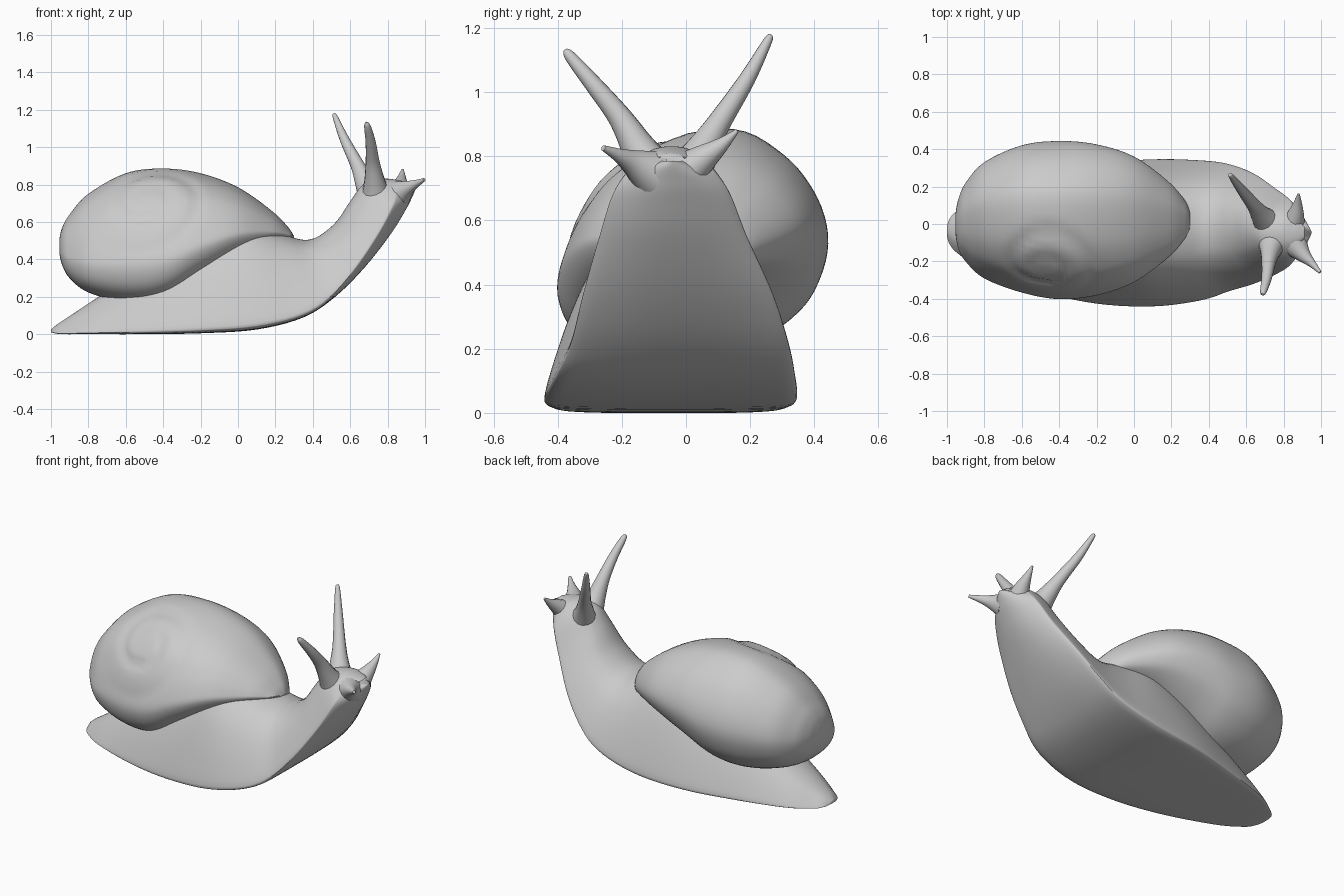
import bpy, math
from mathutils import Vector

cube = bpy.data.objects.get("Cube")
if cube:
    bpy.data.objects.remove(cube)

grey = bpy.data.materials.new("soft grey")
grey.use_nodes = True
grey.diffuse_color = (0.6, 0.6, 0.6, 1)
grey.node_tree.nodes["Principled BSDF"].inputs["Base Color"].default_value = (0.6, 0.6, 0.6, 1)


def spline(points, steps, closed=False):
    """Smooth curve through points of any dimension."""
    pts = [Vector(p) for p in points]
    n = len(pts)
    pick = (lambda i: pts[i % n]) if closed else (lambda i: pts[min(max(i, 0), n - 1)])
    out = []
    for i in range(n if closed else n - 1):
        a, b, c, d = (pick(i + k) for k in (-1, 0, 1, 2))
        for s in range(steps):
            t = s / steps
            out.append(b + (c - a) * (t / 2) + (a * 2 - b * 5 + c * 4 - d) * (t * t / 2)
                       + (b * 3 - a - c * 3 + d) * (t ** 3 / 2))
    if not closed:
        out.append(pts[-1])
    return out


def loft(name, rings):
    """Skin a list of equal closed rings (anticlockwise) and cap both ends."""
    n = len(rings[0])
    verts = [v for ring in rings for v in ring]
    faces = [(r * n + i, r * n + (i + 1) % n, (r + 1) * n + (i + 1) % n, (r + 1) * n + i)
             for r in range(len(rings) - 1) for i in range(n)]
    faces += [tuple(reversed(range(n))), tuple(range(len(verts) - n, len(verts)))]
    mesh = bpy.data.meshes.new(name)
    mesh.from_pydata(verts, [], faces)
    obj = bpy.data.objects.new(name, mesh)
    bpy.context.collection.objects.link(obj)
    mesh.materials.append(grey)
    bpy.ops.object.select_all(action='DESELECT')
    obj.select_set(True)
    bpy.context.view_layer.objects.active = obj
    bpy.ops.object.shade_smooth_by_angle(angle=math.radians(50))


# Body: flat-soled section swept from tail to raised head
half = [(0.25, 0), (0.5, 0), (0.85, 0.005), (0.97, 0.02), (1, 0.06), (0.92, 0.25), (0.8, 0.48),
        (0.65, 0.7), (0.45, 0.88), (0.23, 0.97)]
section = spline([(0, 0)] + half + [(0, 1)] + [(-u, h) for u, h in reversed(half)], 3, True)
# sole x, sole z, back x, back z, right edge y, left edge y
stations = [
    (-1, 0.01, -1, 0.025, -0.065, -0.015), (-0.985, 0.006, -0.97, 0.05, -0.11, 0.03),
    (-0.94, 0, -0.91, 0.09, -0.16, 0.075), (-0.8, 0, -0.76, 0.19, -0.25, 0.16),
    (-0.5, 0, -0.5, 0.36, -0.36, 0.25), (-0.2, 0.005, -0.22, 0.52, -0.425, 0.32),
    (0.1, 0.025, 0, 0.61, -0.44, 0.345), (0.35, 0.09, 0.22, 0.54, -0.41, 0.34),
    (0.52, 0.2, 0.38, 0.505, -0.36, 0.32), (0.68, 0.36, 0.51, 0.585, -0.32, 0.27),
    (0.82, 0.54, 0.6, 0.71, -0.27, 0.19), (0.9, 0.67, 0.67, 0.8, -0.23, 0.14),
    (0.93, 0.73, 0.77, 0.83, -0.19, 0.1), (0.945, 0.765, 0.85, 0.825, -0.145, 0.05),
    (0.95, 0.785, 0.91, 0.81, -0.09, 0)]
rings = []
for xb, zb, xt, zt, y0, y1 in spline(stations, 5):
    # the raised front of the sole bows forward in the middle
    bow = 0.16 * min(0.5, max(0, xb - 0.45))
    rings.append([(xb + (xt - xb) * h - bow * u * u * (1 - h),
                   (y0 + y1) / 2 + u * (y1 - y0) / 2, zb + (zt - zb) * h)
                  for u, h in section])
loft("body", rings)

# Shell: lopsided rounded section, swept back to front
outline = spline([
    (-0.25, 0.88), (-0.62, 0.58), (-0.83, 0.2), (-0.96, -0.2), (-1, -0.5), (-0.88, -0.8),
    (-0.6, -0.97), (-0.1, -1), (0.45, -0.86), (0.79, -0.6), (0.95, -0.3), (1, 0.04),
    (0.9, 0.42), (0.67, 0.77), (0.3, 1)], 5, True)
# x, right y, left y, bottom z, top z
shell_stations = [
    (-0.955, -0.05, 0.05, 0.43, 0.51), (-0.94, -0.13, 0.13, 0.37, 0.57),
    (-0.9, -0.2, 0.22, 0.3, 0.64), (-0.8, -0.29, 0.33, 0.225, 0.75),
    (-0.6, -0.365, 0.42, 0.175, 0.86), (-0.4, -0.4, 0.443, 0.19, 0.885),
    (-0.2, -0.38, 0.425, 0.3, 0.86), (0, -0.31, 0.36, 0.4, 0.785),
    (0.18, -0.18, 0.23, 0.45, 0.66), (0.27, -0.08, 0.13, 0.46, 0.57),
    (0.3, -0.02, 0.07, 0.47, 0.52)]
apex = Vector((-0.48, -0.24, 0.74))
axis = Vector((0, -0.75, 0.66))
across = Vector((1, 0, 0))
up = axis.cross(across)


def coil(p):
    """Press a shallow spiral seam into the shell around its apex."""
    d = p - apex
    a, b = d.dot(across), d.dot(up)
    r = math.hypot(a, b)
    if r > 0.34 or d.dot(axis) < -0.25:
        return p
    turn = (math.log(r + 0.02) * 1.2 + math.atan2(b, a) / math.tau) % 1
    seam = math.exp(-((turn - 0.5) / 0.16) ** 2)
    fade = min(1, (0.34 - r) / 0.12) * min(1, r / 0.13) ** 2
    return p + axis * fade * (0.006 - 0.017 * seam)


rings = []
for x, y0, y1, z0, z1 in spline(shell_stations, 7):
    # the mouth of the shell hangs lower on the left
    dip = 0.1 * max(0, x + 0.3)
    rings.append([coil(Vector((x, (y0 + y1) / 2 + u * (y1 - y0) / 2,
                               (z0 + z1) / 2 + v * (z1 - z0) / 2 - dip * u * (1 - v) / 2)))
                  for u, v in outline])
loft("shell", rings)


def feeler(name, path):
    """Tapered round stalk; each path point is x, y, z, radius."""
    pts = spline(path, 5)
    rings = []
    for i, p in enumerate(pts):
        way = (pts[min(i + 1, len(pts) - 1)] - pts[max(i - 1, 0)]).to_3d()
        turn = way.to_track_quat('Z', 'Y')
        rings.append([p.to_3d() + turn @ Vector((math.cos(a), math.sin(a), 0)) * p.w
                      for a in (math.tau * k / 14 for k in range(14))])
    loft(name, rings)


# Eye stalks and mouth feelers
feeler("left_eye_stalk", [(0.72, 0, 0.73, 0.08), (0.68, 0.045, 0.81, 0.056),
                          (0.64, 0.1, 0.9, 0.038), (0.57, 0.19, 1.04, 0.026),
                          (0.52, 0.255, 1.16, 0.014), (0.512, 0.265, 1.177, 0.005)])
feeler("right_eye_stalk", [(0.74, -0.09, 0.73, 0.085), (0.73, -0.145, 0.82, 0.056),
                           (0.72, -0.205, 0.92, 0.038), (0.71, -0.285, 1.02, 0.028),
                           (0.692, -0.36, 1.11, 0.018), (0.686, -0.376, 1.132, 0.007)])
feeler("left_mouth_feeler", [(0.85, 0, 0.75, 0.065), (0.865, 0.05, 0.79, 0.046),
                             (0.875, 0.11, 0.835, 0.024), (0.88, 0.16, 0.88, 0.006)])
feeler("right_mouth_feeler", [(0.86, -0.11, 0.75, 0.075), (0.905, -0.165, 0.78, 0.042),
                              (0.95, -0.21, 0.803, 0.022), (0.995, -0.258, 0.826, 0.009)])
